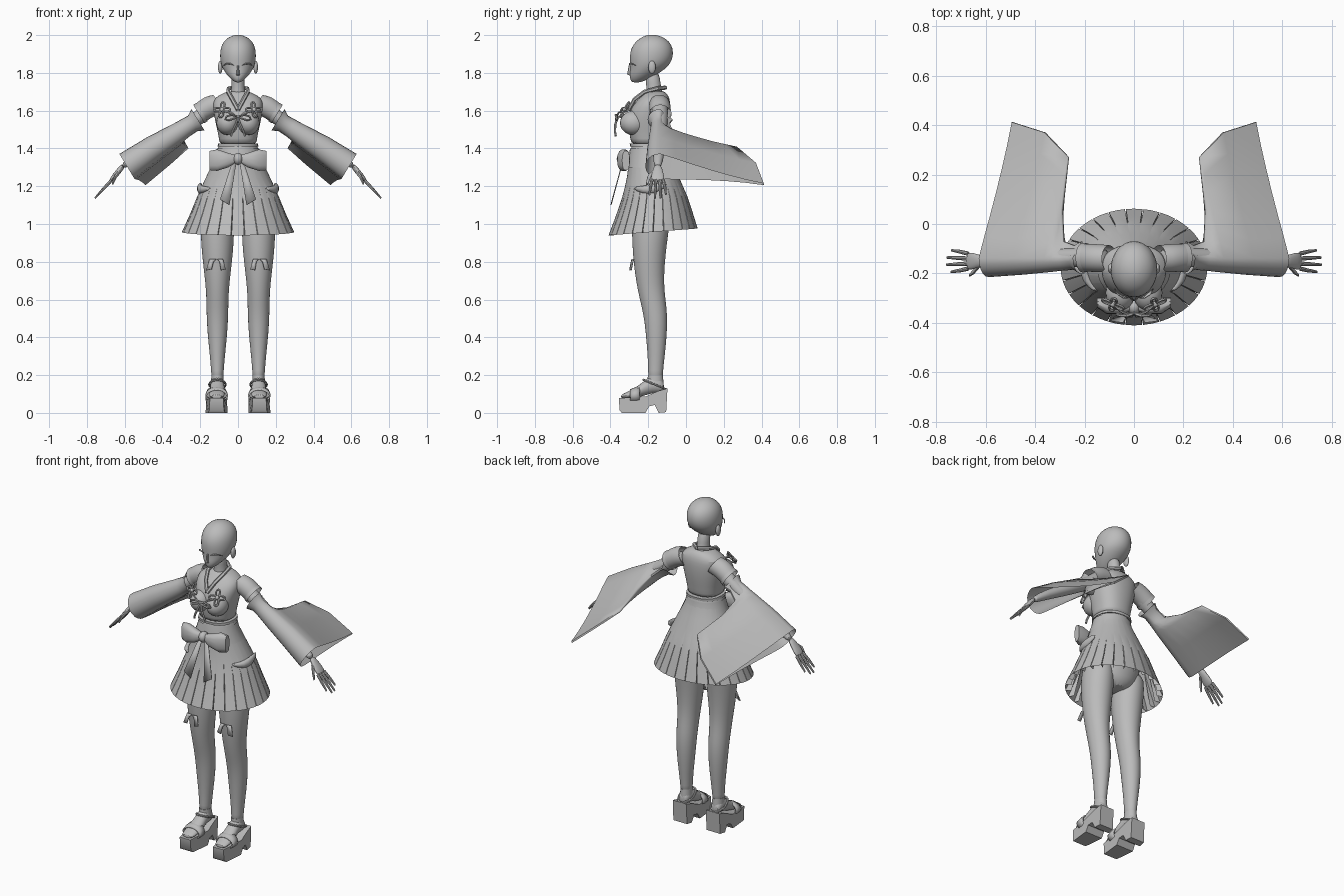
import bpy, bmesh, math
from mathutils import Vector as V

grey = bpy.data.materials.new("plain_grey")
grey.diffuse_color = (0.5, 0.5, 0.5, 1)
X, Y, Z = V((1, 0, 0)), V((0, 1, 0)), V((0, 0, 1))


def finish(ob, mirror=False, subsurf=0, thick=0, angle=40):
    """Material, smooth shading and modifiers shared by every part."""
    ob.data.materials.append(grey)
    bpy.ops.object.select_all(action='DESELECT')
    ob.select_set(True)
    bpy.context.view_layer.objects.active = ob
    bpy.ops.object.shade_smooth_by_angle(angle=math.radians(angle))
    if thick:
        m = ob.modifiers.new("thickness", 'SOLIDIFY')
        m.thickness, m.offset = thick, 0
    if subsurf:
        ob.modifiers.new("smooth", 'SUBSURF').levels = subsurf
        ob.modifiers["smooth"].render_levels = subsurf
    if mirror:
        ob.modifiers.new("mirror", 'MIRROR')
    return ob


def mesh_object(name, verts, faces):
    me = bpy.data.meshes.new(name)
    me.from_pydata([tuple(v) for v in verts], [], faces)
    bm = bmesh.new()
    bm.from_mesh(me)
    bmesh.ops.recalc_face_normals(bm, faces=bm.faces)
    bm.to_mesh(me)
    bm.free()
    ob = bpy.data.objects.new(name, me)
    bpy.context.collection.objects.link(ob)
    return ob


def loft(name, rings, caps=True, **kw):
    """Skin a list of equal closed rings."""
    n = len(rings[0])
    verts = [p for r in rings for p in r]
    faces = [(i*n+j, i*n+(j+1) % n, (i+1)*n+(j+1) % n, (i+1)*n+j)
             for i in range(len(rings)-1) for j in range(n)]
    if caps:
        faces += [tuple(range(n)), tuple(range(len(verts)-n, len(verts)))]
    return finish(mesh_object(name, verts, faces), **kw)


def ring(c, a, b, U=X, W=Y, n=20, e=1.0):
    out = []
    for k in range(n):
        t = 2*math.pi*k/n
        f = lambda s: math.copysign(abs(s)**e, s)
        out.append(V(c) + U*a*f(math.cos(t)) + W*b*f(math.sin(t)))
    return out


def tube(name, stations, U=X, W=Y, n=20, e=1.0, **kw):
    """Stations are (x, y, z, radius along U, radius along W)."""
    return loft(name, [ring(s[:3], s[3], s[4], U, W, n, e) for s in stations], **kw)


def column(name, stations, x=0, **kw):
    """Stations are (z, half width, y front, y back)."""
    return tube(name, [(x, (f+b)/2, z, w, (b-f)/2) for z, w, f, b in stations], **kw)


def cord(name, pts, r, cyclic=False, mirror=False):
    cu = bpy.data.curves.new(name, 'CURVE')
    cu.dimensions, cu.bevel_depth, cu.bevel_resolution = '3D', r, 1
    sp = cu.splines.new('POLY')
    sp.points.add(len(pts)-1)
    for p, q in zip(sp.points, pts):
        p.co = (*q, 1)
    sp.use_cyclic_u = cyclic
    ob = bpy.data.objects.new(name, cu)
    bpy.context.collection.objects.link(ob)
    bpy.ops.object.select_all(action='DESELECT')
    ob.select_set(True)
    bpy.context.view_layer.objects.active = ob
    bpy.ops.object.convert(target='MESH')
    return finish(bpy.context.object, mirror)


def plate(name, pts, thick=0.005, mirror=True):
    return finish(mesh_object(name, pts, [tuple(range(len(pts)))]), mirror, thick=thick)


def ball(name, c, r, mirror=True):
    st = [(c[0], c[1], c[2]-r[2]*math.cos(t), r[0]*math.sin(t), r[1]*math.sin(t))
          for t in [math.pi*(i+.15)/10.3 for i in range(11)]]
    return tube(name, st, n=20, mirror=mirror)


# Head, neck and face
column("head", [(1.748, .012, -.285, -.245), (1.765, .036, -.296, -.2), (1.79, .06, -.3, -.155),
                (1.82, .08, -.295, -.11), (1.85, .093, -.297, -.08), (1.89, .097, -.3, -.066),
                (1.93, .094, -.292, -.068), (1.965, .079, -.27, -.085), (1.99, .05, -.235, -.12),
                (2.002, .015, -.2, -.16)], subsurf=1)
column("neck", [(1.66, .05, -.22, -.11), (1.7, .037, -.21, -.125), (1.74, .034, -.21, -.135),
                (1.81, .036, -.22, -.14)], subsurf=1)
ball("ear", (.094, -.18, 1.83), (.012, .02, .034))
tube("nose", [(0, -.285, 1.785, .012, .01), (0, -.3, 1.792, .009, .012), (0, -.297, 1.84, .004, .006)], n=8)
plate("eyelash", [(.022, -.3, 1.84), (.04, -.298, 1.853), (.066, -.282, 1.85), (.078, -.262, 1.838),
                  (.064, -.286, 1.844), (.042, -.3, 1.846)])

# Jacket with bust and collar
column("jacket", [(1.415, .104, -.29, -.1), (1.45, .1, -.295, -.098), (1.5, .112, -.305, -.09),
                  (1.56, .125, -.31, -.082), (1.62, .135, -.29, -.08), (1.665, .132, -.25, -.085),
                  (1.69, .085, -.225, -.1), (1.705, .05, -.215, -.115)], e=.85, subsurf=1)
ball("bust", (.055, -.278, 1.535), (.06, .072, .064))
cord("collar", [(0, -.302, 1.605), (.03, -.272, 1.66), (.052, -.22, 1.7), (.05, -.15, 1.718),
                (0, -.108, 1.722)], .011, mirror=True)
column("jacket_hem", [(1.41, .108, -.296, -.094), (1.425, .106, -.298, -.092)], e=.85)

# Arms and short sleeve caps
N = V((.52, 0, .854))
tube("arm", [(.1, -.14, 1.635, .045, .045), (.17, -.137, 1.595, .043, .042), (.25, -.135, 1.53, .038, .036),
             (.4, -.14, 1.44, .036, .034), (.52, -.145, 1.37, .03, .028), (.62, -.15, 1.298, .022, .018)],
     Y, N, 16, mirror=True, subsurf=1)
tube("short_sleeve", [(.1, -.14, 1.635, .055, .058), (.15, -.138, 1.625, .058, .058),
                      (.205, -.136, 1.585, .056, .053)], Y, N, 20, caps=False, mirror=True, subsurf=1)
tube("short_sleeve_cuff", [(.19, -.136, 1.593, .058, .056), (.207, -.136, 1.582, .06, .057)],
     Y, N, 20, caps=False, mirror=True)

# Hands
tube("palm", [(.605, -.15, 1.31, .02, .015), (.63, -.15, 1.283, .027, .015), (.655, -.15, 1.253, .036, .014),
              (.678, -.15, 1.225, .036, .011)], Y, N, 14, mirror=True, subsurf=1)
for i, (y, reach) in enumerate([(-.18, .07), (-.16, .088), (-.14, .086), (-.12, .068)]):
    s = (y+.15)*.45
    tube("finger_%d" % i, [(.67, y, 1.232, .009, .009), (.67+reach*.5, y+s*.6, 1.23-reach*.52, .008, .008),
                           (.67+reach, y+s, 1.23-reach*1.07, .005, .005)], Y, N, 8, mirror=True)
tube("thumb", [(.625, -.165, 1.28, .012, .01), (.65, -.195, 1.25, .01, .01), (.665, -.207, 1.21, .006, .006)],
     Y, N, 8, mirror=True)

# Wide hanging sleeves: round at the arm, flat and swept back behind it
def sleeve_ring(f, r, tail):
    f, tail = V(f), V(tail)
    front = [f + Y*(-r*math.sin(t)) + N*(r*math.cos(t))
             for t in [math.pi*k/10 for k in range(11)]]
    steps = [.15, .3, .48, .66, .83, 1]
    mid = lambda w: f.lerp(tail, w)
    h = lambda w: N*(r*(1-w)**1.6 + .005)
    return front + [mid(w)-h(w) for w in steps] + [mid(w)+h(w) for w in reversed(steps)]

loft("wide_sleeve", [sleeve_ring(*s) for s in [
    ((.212, -.137, 1.552), .066, (.212, -.071, 1.552)), ((.24, -.137, 1.532), .048, (.24, -.087, 1.532)),
    ((.28, -.138, 1.508), .05, (.285, -.07, 1.49)), ((.31, -.138, 1.488), .053, (.29, .06, 1.45)),
    ((.335, -.138, 1.472), .056, (.265, .27, 1.405)), ((.45, -.138, 1.4), .067, (.36, .37, 1.32)),
    ((.588, -.138, 1.305), .077, (.492, .412, 1.21))]], caps=False, mirror=True, angle=60)

# Pleated skirt: pleats deepen toward a hem that dips at the front
PLEATS = 26
def skirt_ring(z, w, f, b, depth, dip):
    out = []
    for k in range(PLEATS):
        for part, inset in ((.02, 0), (.5, 0), (.96, 0), (.99, 1)):
            t = 2*math.pi*(k+part)/PLEATS
            r = 1 - depth*inset
            out.append(V((w*r*math.cos(t), (f+b)/2 + (b-f)/2*r*math.sin(t), z + dip*math.sin(t))))
    return out

loft("skirt", [skirt_ring(*s) for s in [
    (1.42, .1, -.285, -.1, 0, 0), (1.37, .115, -.297, -.088, 0, 0), (1.31, .14, -.305, -.062, 0, 0),
    (1.25, .168, -.312, -.038, 0, 0), (1.19, .196, -.325, -.012, 0, 0), (1.14, .218, -.34, .008, .01, .005),
    (1.05, .255, -.373, .035, .07, .012), (.958, .297, -.41, .062, .12, .018)]], caps=False, angle=35)
column("waist_sash", [(1.3, .148, -.312, -.062), (1.36, .122, -.304, -.085), (1.4, .112, -.296, -.092)], caps=False)

# Hip drapes
tube("hip_drape", [(.15, -.275, 1.19, .012, .008), (.19, -.235, 1.18, .022, .02), (.207, -.17, 1.185, .016, .03),
                   (.195, -.1, 1.21, .008, .012)], X, Z, 12, mirror=True, subsurf=1)

# Waist bow with tails
ball("bow_knot", (0, -.335, 1.345), (.026, .032, .032), mirror=False)
tube("bow_loop", [(.012, -.335, 1.345, .016, .02), (.05, -.335, 1.338, .03, .038),
                  (.11, -.33, 1.338, .034, .058), (.15, -.318, 1.336, .02, .052)], Y, Z, 14, e=.8, mirror=True)
plate("bow_tail", [(.008, -.335, 1.33), (.03, -.335, 1.33), (.095, -.39, 1.13), (.045, -.397, 1.1)])

# Chest bow and flower knots
def petals(c, U, W, r, amp, n):
    return [V(c) + U*(math.cos(t)*(r+amp*math.cos(n*t))) + W*(math.sin(t)*(r+amp*math.cos(n*t)))
            for t in [2*math.pi*k/64 for k in range(64)]]

cord("flower_knot", petals((.085, -.325, 1.605), V((.92, .38, 0)), V((-.15, .5, .85)), .029, .018, 4),
     .0055, True, True)
ball("flower_knot_centre", (.085, -.325, 1.605), (.012, .012, .012))
cord("flower_knot_tail", [(.08, -.33, 1.6), (.05, -.355, 1.59), (.025, -.365, 1.575), (0, -.36, 1.57)], .005, mirror=True)
cord("chest_bow_loop", [(0, -.362, 1.565), (.03, -.372, 1.578), (.06, -.37, 1.57), (.068, -.366, 1.555),
                        (.05, -.37, 1.55), (.02, -.37, 1.558)], .006, True, True)
cord("chest_bow_tail", [(0, -.36, 1.565), (.012, -.374, 1.53), (.03, -.376, 1.49), (.038, -.372, 1.465)], .006, mirror=True)

# Hips and legs
column("hips", [(.95, .05, -.25, -.1), (1.0, .15, -.285, -.07), (1.1, .165, -.285, -.05), (1.25, .13, -.28, -.07)],
       subsurf=1)
column("leg", [(.17, .032, -.202, -.122), (.22, .033, -.2, -.122), (.3, .04, -.203, -.112), (.42, .053, -.213, -.1),
               (.52, .058, -.225, -.098), (.6, .059, -.245, -.108), (.68, .063, -.262, -.116),
               (.78, .076, -.277, -.113), (.9, .088, -.286, -.1), (1.0, .09, -.288, -.085),
               (1.1, .08, -.28, -.08)], x=.109, mirror=True, subsurf=1)

# Thigh ribbons
plate("thigh_ribbon_outer", [(.115, -.285, .815), (.15, -.278, .815), (.168, -.29, .755), (.14, -.298, .76), (.13, -.29, .8)])
plate("thigh_ribbon_inner", [(.11, -.285, .815), (.08, -.282, .815), (.065, -.295, .76), (.09, -.298, .755), (.098, -.29, .8)])

# Feet
tube("foot", [(.111, -.115, .135, .025, .025), (.11, -.14, .15, .035, .045), (.109, -.18, .155, .036, .05),
              (.109, -.22, .13, .038, .04), (.111, -.27, .105, .044, .026), (.113, -.32, .09, .042, .018),
              (.113, -.345, .086, .03, .01)], X, Z, 16, mirror=True, subsurf=1)
column("ankle", [(.14, .034, -.205, -.118), (.2, .032, -.202, -.122)], x=.109, mirror=True)

# Platform sandals: side profile (y, z) extruded across the foot
profile = [(-.352, .015), (-.34, 0), (-.215, 0), (-.195, .035), (-.165, .042), (-.145, 0), (-.105, .004),
           (-.098, .13), (-.15, .115), (-.21, .088), (-.355, .078)]
n = len(profile)
def width(y):
    return .058 - .022*max(0, (-y-.29)/.065)**2 - .012*max(0, (y+.2)/.1)
verts = [(.113+s*width(y), y, z) for s in (-1, 1) for y, z in profile]
faces = [tuple(range(n)), tuple(range(n, 2*n))] + [(i, (i+1) % n, n+(i+1) % n, n+i) for i in range(n)]
finish(mesh_object("platform_sole", verts, faces), True)
tube("sandal_strap", [(.113, -.245, .095, .055, .042), (.113, -.27, .093, .056, .038), (.113, -.295, .09, .055, .031)],
     X, Z, 20, caps=False, mirror=True, thick=.008)
cord("ankle_strap", [V((.109, -.165, .15)) + V((.043*math.cos(t), .06*math.sin(t), -.025*math.sin(t)))
                     for t in [2*math.pi*k/24 for k in range(24)]], .006, True, True)
